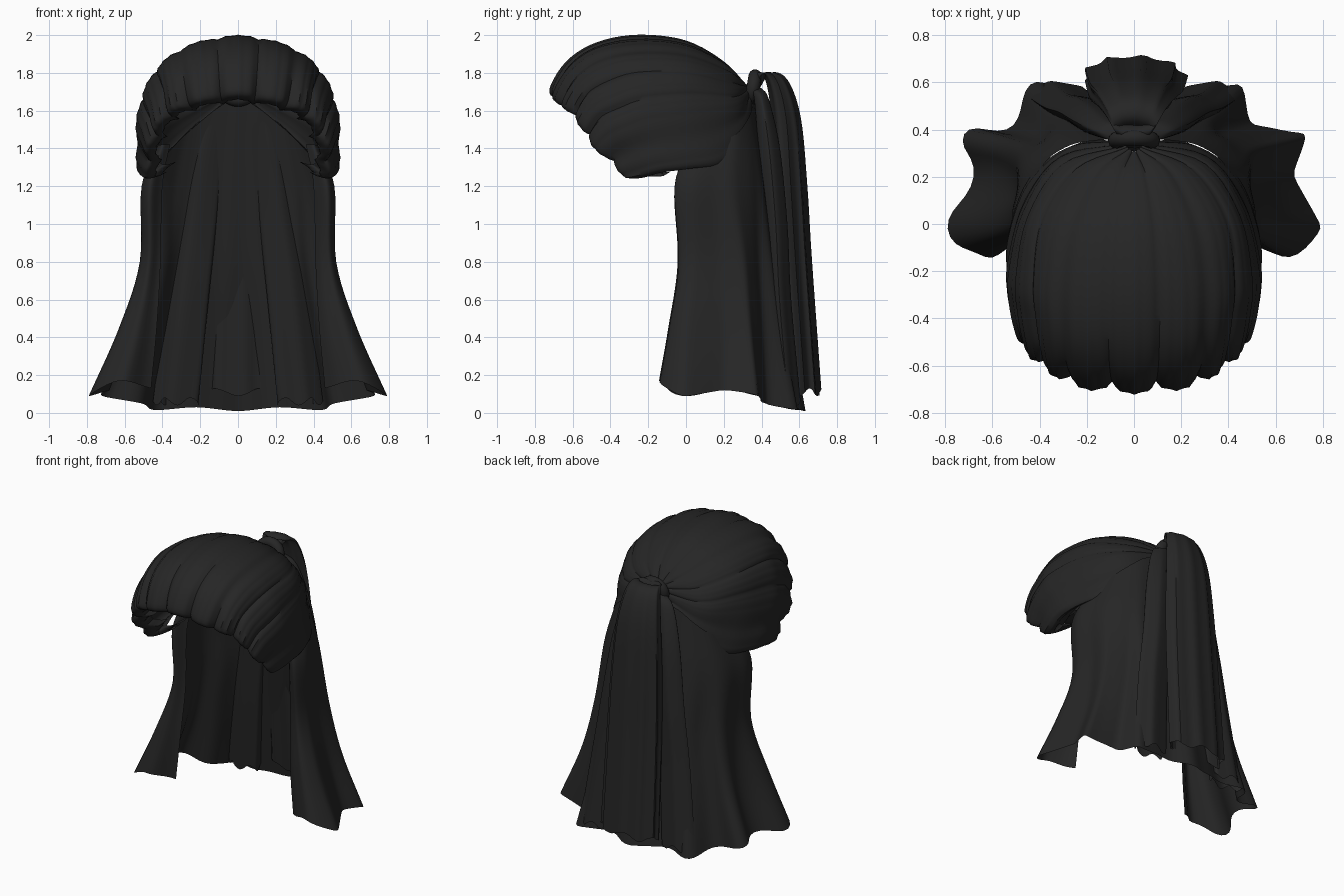
import bpy, bmesh, math
from mathutils import Vector

if "Cube" in bpy.data.objects:
    bpy.data.objects.remove(bpy.data.objects["Cube"])

mat = bpy.data.materials.new("charcoal_black")
mat.diffuse_color = (0.019, 0.019, 0.019, 1)
mat.use_nodes = True
mat.node_tree.nodes["Principled BSDF"].inputs["Base Color"].default_value = mat.diffuse_color


def spline(pts, n):
    """Catmull-Rom through pts, n steps per span."""
    p = [2 * pts[0] - pts[1]] + list(pts) + [2 * pts[-1] - pts[-2]]
    out = []
    for i in range(1, len(p) - 2):
        a, b, c, d = p[i - 1:i + 3]
        for k in range(n):
            t = k / n
            out.append(0.5 * (2 * b + (c - a) * t + (2 * a - 5 * b + 4 * c - d) * t * t
                              + (3 * b - a - 3 * c + d) * t ** 3))
    return out + [pts[-1].copy()]


def mesh_grid(name, cols, closed=False):
    """Skin a list of point columns into one smooth sheet or tube."""
    bm = bmesh.new()
    vs = [[bm.verts.new(p) for p in c] for c in cols]
    n = len(vs)
    for i in range(n if closed else n - 1):
        a, b = vs[i], vs[(i + 1) % n]
        for j in range(len(a) - 1):
            bm.faces.new((a[j], a[j + 1], b[j + 1], b[j]))
    bmesh.ops.recalc_face_normals(bm, faces=bm.faces)
    me = bpy.data.meshes.new(name)
    bm.to_mesh(me)
    bm.free()
    me.materials.append(mat)
    ob = bpy.data.objects.new(name, me)
    bpy.context.collection.objects.link(ob)
    bpy.context.view_layer.objects.active = ob
    ob.select_set(True)
    bpy.ops.object.shade_smooth_by_angle(angle=math.radians(50))
    ob.select_set(False)
    return ob


def mirror_cols(half):
    """half runs from the centre column outward."""
    return [[Vector((-p.x, p.y, p.z)) for p in c] for c in half[:0:-1]] + half


def resample(cols, nu, nv):
    rows = [spline(c, nv) for c in cols]
    across = [spline([r[j] for r in rows], nu) for j in range(len(rows[0]))]
    return [[a[i] for a in across] for i in range(len(across[0]))]


# Head wrap: guide strands from the knot over the head to the rim, centre to side
G = [
    [(0, .31, 1.74), (0, .2, 1.86), (0, 0, 1.97), (0, -.25, 2.0), (0, -.47, 1.96), (0, -.63, 1.86), (0, -.72, 1.71)],
    [(.02, .32, 1.74), (.14, .22, 1.83), (.24, 0, 1.92), (.28, -.25, 1.94), (.28, -.47, 1.9), (.27, -.61, 1.8), (.25, -.69, 1.66)],
    [(.03, .33, 1.73), (.26, .24, 1.75), (.41, .02, 1.8), (.45, -.25, 1.8), (.44, -.4, 1.76), (.42, -.53, 1.69), (.4, -.6, 1.58)],
    [(.04, .34, 1.71), (.32, .27, 1.64), (.47, .05, 1.62), (.53, -.2, 1.59), (.53, -.32, 1.55), (.51, -.43, 1.5), (.48, -.5, 1.42)],
    [(.03, .35, 1.69), (.27, .33, 1.5), (.44, .2, 1.34), (.52, 0, 1.3), (.53, -.14, 1.28), (.51, -.24, 1.25), (.48, -.31, 1.24)],
    [(.02, .35, 1.68), (.2, .35, 1.55), (.36, .22, 1.4), (.43, 0, 1.36), (.44, -.12, 1.33), (.43, -.2, 1.31), (.42, -.26, 1.3)],
]
mid = Vector((0, -.1, 1.5))
half = []
for g in G:
    c = [Vector(p) for p in g]
    e = c[-1]
    inward = Vector((-e.x, 0, 1.35 - e.z)).normalized()
    c += [e + inward * .05 + Vector((0, .05, 0)), e + inward * .035 + Vector((0, .15, 0))]  # rim rolled under
    half.append(c)
cap = resample(mirror_cols(half), 13, 5)
N = len(cap) - 1
for i, c in enumerate(cap):
    s = (i / N - .5) * 13                      # 13 puffed pleats
    f = abs(math.cos(math.pi * s)) ** .55
    fine = .006 * math.sin(i * 2.1)
    for j, p in enumerate(c):
        t = j / (len(c) - 1)
        d = Vector((p.x, (p.y - mid.y) * .6, p.z - mid.z)).normalized()
        p -= d * ((1 - f) * (.008 + .045 * t * t) + fine * t)
        if t > .6:
            p.y += (1 - f) * .05 * (t - .6) / .4
mesh_grid("head_wrap", cap)

# Long drape: (x, y) per level, from centre back round to the front edge
LEVELS = (1.62, 1.2, .8, .45, .08)
C = [
    [(0, .36), (0, .42), (0, .48), (0, .55), (0, .63)],
    [(.08, .36), (.12, .42), (.14, .47), (.18, .51), (.22, .56)],
    [(.2, .35), (.27, .41), (.31, .46), (.36, .51), (.44, .59)],
    [(.28, .33), (.36, .36), (.38, .38), (.44, .4), (.51, .42)],
    [(.37, .27), (.46, .26), (.5, .31), (.58, .34), (.72, .38)],
    [(.41, .18), (.49, .14), (.5, .17), (.57, .2), (.68, .2)],
    [(.42, .08), (.51, .03), (.52, .04), (.63, .0), (.79, -.02)],
    [(.4, .02), (.47, -.06), (.48, -.04), (.55, -.09), (.63, -.14)],
    [(.36, .05), (.4, .0), (.41, .0), (.43, -.03), (.46, -.04)],
]
TOP = (1.66, 1.66, 1.62, 1.56, 1.48, 1.44, 1.42, 1.42, 1.42)
HEM = (.01, .03, .015, .05, .09, .12, .09, .17, .13)
half = []
for k, c in enumerate(C):
    zs = (TOP[k],) + LEVELS[1:4] + (HEM[k],)
    half.append([Vector((x, y, z)) for (x, y), z in zip(c, zs)])
drape = resample(mirror_cols(half), 6, 6)
for i, c in enumerate(drape):
    for j, p in enumerate(c):
        t = j / (len(c) - 1)
        p.y += .008 * t * math.sin(i * 1.05)
        p.z = max(p.z, 0)
mesh_grid("long_drape", drape)


def cloth_tube(name, path, pleats, side=1, n=48):
    """path rows: x, back y, z, half width, half depth."""
    rows = spline([Vector(r) for r in path], 5)
    cols = []
    for i in range(n):
        a = 2 * math.pi * i / n
        k = 1 - .16 * abs(math.sin(a * pleats / 2))
        col = []
        for j, (x, y, z, w, d) in enumerate(rows):
            t = j / (len(rows) - 1)
            m = 1 + (k - 1) * (.3 + .7 * t)
            zz = z + .02 * t * t * math.sin(a * 5)
            col.append(Vector((side * (x + w * m * math.cos(a)), y - d + d * m * math.sin(a), zz)))
        cols.append(col)
    return mesh_grid(name, cols, True)


# Tail falling from the knot
cloth_tube("back_tail", [
    (0, .38, 1.70, .05, .03), (0, .45, 1.80, .09, .04), (0, .54, 1.76, .13, .06), (0, .61, 1.56, .17, .08),
    (0, .645, 1.2, .2, .09), (0, .67, .8, .215, .09), (0, .72, .11, .23, .09)], 9)

# Under panels either side of the tail
for side, label in ((1, "right"), (-1, "left")):
    cloth_tube("under_panel_" + label, [
        (.04, .40, 1.72, .04, .03), (.10, .44, 1.66, .08, .04), (.16, .5, 1.4, .1, .06),
        (.21, .54, 1.0, .11, .065), (.26, .56, .6, .12, .065), (.32, .61, .06, .13, .07)], 5, side)

# Knot band gathering the pleats
bpy.ops.mesh.primitive_torus_add(major_segments=32, minor_segments=12, major_radius=.065, minor_radius=.035,
                                 location=(0, .355, 1.72), rotation=(math.radians(80), 0, 0))
knot = bpy.context.object
knot.name = "knot_band"
knot.scale = (1.1, 1, 1)
knot.data.materials.append(mat)
bpy.ops.object.shade_smooth_by_angle(angle=math.radians(60))
